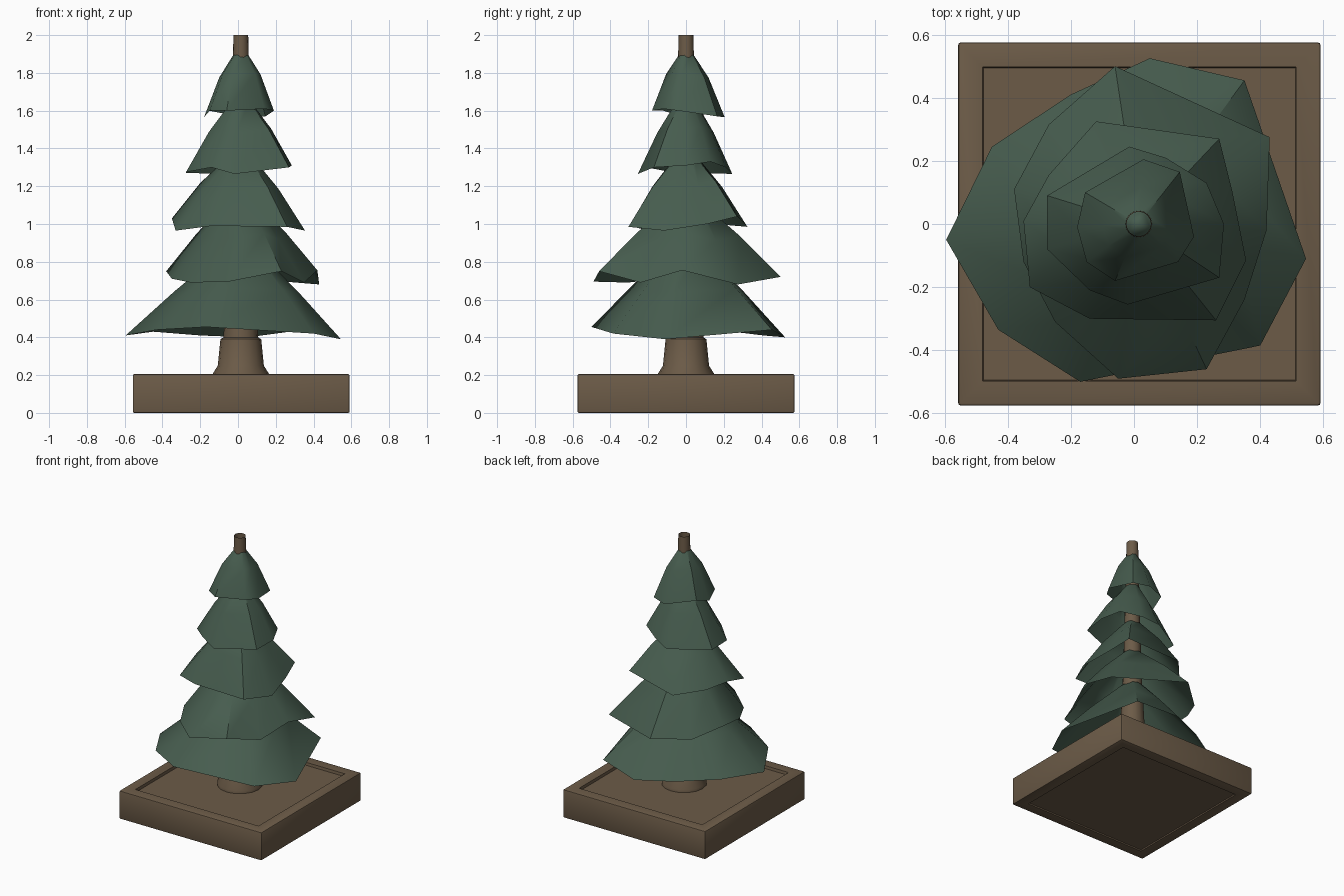
import bpy
import bmesh
import math
from mathutils import Vector

AXIS = Vector((0.015, 0, 0))

cube = bpy.data.objects.get("Cube")
if cube:
    bpy.data.objects.remove(cube, do_unlink=True)


def make_material(name, color):
    mat = bpy.data.materials.new(name)
    mat.use_nodes = True
    mat.diffuse_color = (*color, 1)
    mat.node_tree.nodes["Principled BSDF"].inputs["Base Color"].default_value = (*color, 1)
    return mat


brown = make_material("bark_brown", (0.15, 0.105, 0.064))
green = make_material("pine_green", (0.062, 0.108, 0.077))


def finish(name, bm, mat, smooth_angle=None):
    """Turn a bmesh into a named object with one material."""
    bmesh.ops.recalc_face_normals(bm, faces=bm.faces)
    mesh = bpy.data.meshes.new(name)
    bm.to_mesh(mesh)
    bm.free()
    mesh.materials.append(mat)
    obj = bpy.data.objects.new(name, mesh)
    bpy.context.collection.objects.link(obj)
    if smooth_angle:
        bpy.ops.object.select_all(action='DESELECT')
        obj.select_set(True)
        bpy.context.view_layer.objects.active = obj
        bpy.ops.object.shade_smooth_by_angle(angle=math.radians(smooth_angle))
    return obj


def bridge(bm, lower, upper):
    """Join two closed rings of equal length with quads."""
    n = len(lower)
    for i in range(n):
        j = (i + 1) % n
        bm.faces.new((lower[i], lower[j], upper[j], upper[i]))


def ring(bm, radius, z, sides):
    step = math.tau / sides
    return [bm.verts.new(AXIS + Vector((radius * math.cos(i * step),
                                        radius * math.sin(i * step), z)))
            for i in range(sides)]


# Square base with a sunken panel above and a shallow one below
def make_base():
    bm = bmesh.new()
    bmesh.ops.create_cube(bm, size=1)
    bmesh.ops.scale(bm, vec=(1.148, 1.15, 0.205), verts=bm.verts)
    bmesh.ops.translate(bm, vec=(0.017, 0, 0.1025), verts=bm.verts)
    bmesh.ops.bevel(bm, geom=list(bm.edges), offset=0.008, segments=2,
                    affect='EDGES', profile=0.5)
    for side, depth in ((1, 0.02), (-1, 0.008)):
        face = max(bm.faces, key=lambda f: f.normal.z * side * f.calc_area())
        bmesh.ops.inset_region(bm, faces=[face], thickness=0.098)
        bmesh.ops.inset_region(bm, faces=[face], thickness=0.004)
        for v in face.verts:
            v.co.z -= side * depth
    finish("base", bm, brown, 30)


# Flared tapering trunk, open at the top
def make_trunk():
    bm = bmesh.new()
    profile = [(0.15, 0.18), (0.15, 0.205), (0.122, 0.25), (0.108, 0.39),
               (0.092, 0.4), (0.062, 1.0), (0.042, 1.88), (0.039, 2.0)]
    rings = [ring(bm, r, z, 16) for r, z in profile]
    for low, high in zip(rings, rings[1:]):
        bridge(bm, low, high)
    finish("trunk", bm, brown, 35)


# Drooping skirt of needles: ragged rim, bulged middle, narrow neck, tip
def make_tier(name, rim, neck_radius, neck_z, bulge):
    bm = bmesh.new()
    outer, middle, neck = [], [], []
    for point in rim:
        p = Vector(point)
        out = Vector((p.x - AXIS.x, p.y, 0)).normalized()
        q = AXIS + out * neck_radius + Vector((0, 0, neck_z))
        outer.append(bm.verts.new(p))
        middle.append(bm.verts.new(p.lerp(q, 0.5) + Vector((0, 0, bulge))))
        neck.append(bm.verts.new(q))
    bridge(bm, outer, middle)
    bridge(bm, middle, neck)
    tip = bm.verts.new(AXIS + Vector((0, 0, neck_z + neck_radius)))
    for i, v in enumerate(neck):
        bm.faces.new((v, neck[(i + 1) % len(neck)], tip))
    finish(name, bm, green, 45)


make_base()
make_trunk()

make_tier("bottom_tier", [
    (0.545, -0.11, 0.39), (0.35, 0.455, 0.44), (0.05, 0.525, 0.40),
    (-0.2, 0.41, 0.41), (-0.45, 0.245, 0.43), (-0.595, -0.05, 0.41),
    (-0.43, -0.335, 0.44), (-0.17, -0.5, 0.455), (0.4, -0.385, 0.42),
], 0.09, 0.86, 0.01)

make_tier("lower_tier", [
    (0.42, -0.02, 0.755), (0.43, 0.275, 0.68), (-0.06, 0.5, 0.72),
    (-0.27, 0.315, 0.7), (-0.38, 0.11, 0.75), (-0.35, -0.12, 0.71),
    (-0.25, -0.31, 0.69), (-0.05, -0.49, 0.695), (0.23, -0.46, 0.75),
    (0.35, -0.24, 0.69),
], 0.075, 1.12, 0.015)

make_tier("middle_tier", [
    (0.355, -0.115, 0.965), (0.31, 0.11, 1.0), (0.27, 0.27, 1.04),
    (-0.12, 0.325, 0.985), (-0.27, 0.155, 1.0), (-0.35, 0.01, 1.03),
    (-0.33, -0.2, 0.965), (-0.14, -0.3, 0.99), (0.26, -0.305, 0.985),
], 0.06, 1.36, 0.025)

make_tier("upper_tier", [
    (0.285, 0, 1.31), (0.23, 0.13, 1.33), (0.1, 0.21, 1.3),
    (-0.015, 0.245, 1.265), (-0.275, 0.09, 1.27), (-0.275, -0.08, 1.275),
    (-0.14, -0.21, 1.3), (-0.02, -0.255, 1.265), (0.27, -0.17, 1.3),
], 0.05, 1.65, 0.025)

make_tier("top_tier", [
    (0.19, -0.04, 1.6), (0.145, 0.165, 1.57), (0.03, 0.205, 1.565),
    (-0.155, 0.1, 1.6), (-0.18, -0.01, 1.565), (-0.15, -0.12, 1.6),
    (-0.06, -0.18, 1.6), (0.14, -0.12, 1.61),
], 0.034, 1.905, 0.04)
